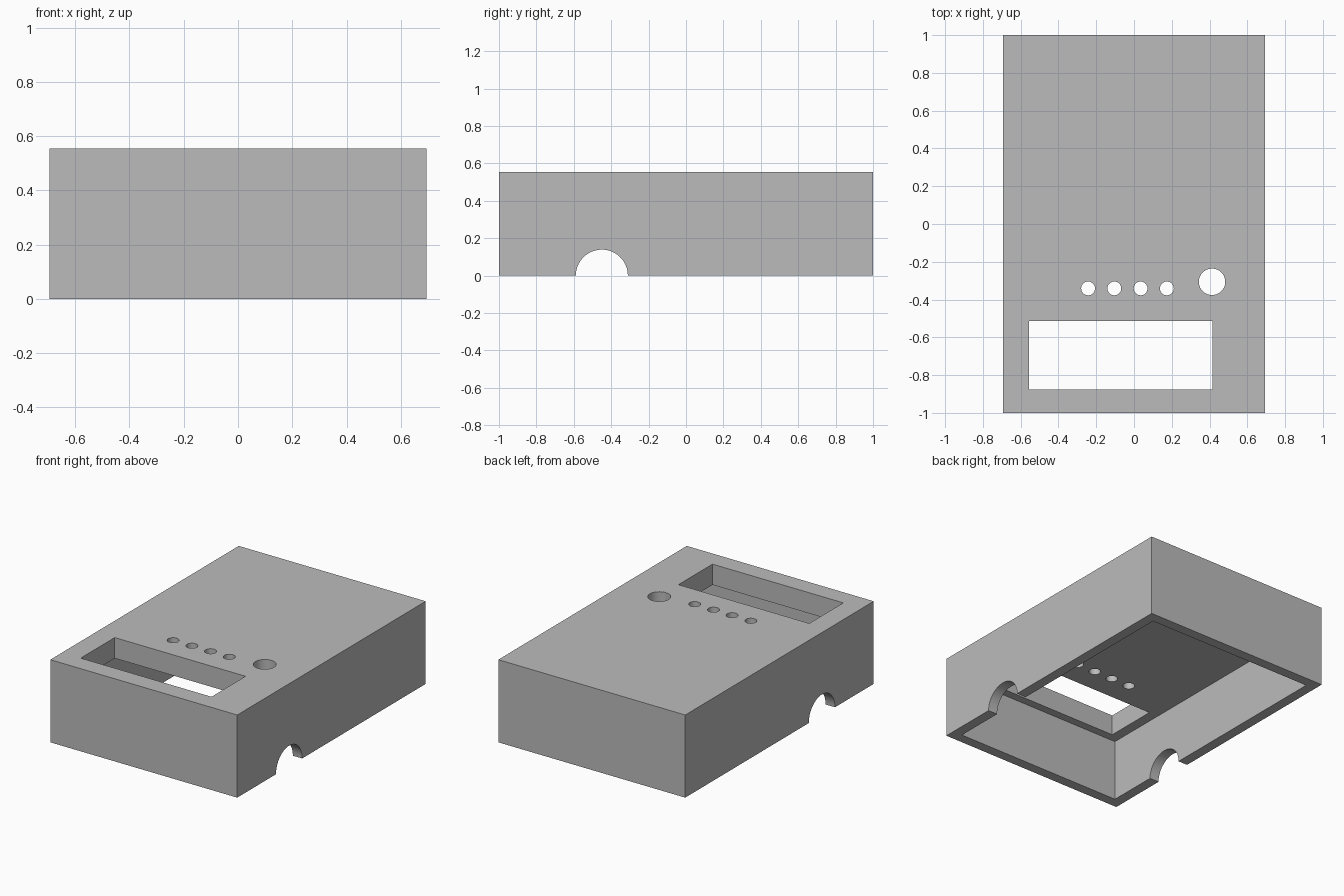
import bpy
from mathutils import Vector

default_cube = bpy.data.objects.get("Cube")
if default_cube:
    bpy.data.objects.remove(default_cube, do_unlink=True)

# Outer size, wall thickness and lid thickness
WIDTH, DEPTH, HEIGHT = 1.389, 2.0, 0.555
WALL, LID = 0.0694, 0.139

grey = bpy.data.materials.new("plain_grey")
grey.use_nodes = True
colour = (0.5, 0.5, 0.5, 1)
grey.diffuse_color = colour
grey.node_tree.nodes["Principled BSDF"].inputs["Base Color"].default_value = colour


def box(name, low, high):
    low, high = Vector(low), Vector(high)
    bpy.ops.mesh.primitive_cube_add(size=1, location=(low + high) / 2)
    ob = bpy.context.object
    ob.name = name
    ob.scale = high - low
    bpy.ops.object.transform_apply(location=True, rotation=True, scale=True)
    ob.data.materials.append(grey)
    return ob


def cylinder(name, radius, length, centre, rotation=(0, 0, 0)):
    bpy.ops.mesh.primitive_cylinder_add(vertices=64, radius=radius, depth=length,
                                        location=centre, rotation=rotation)
    ob = bpy.context.object
    ob.name = name
    ob.data.materials.append(grey)
    return ob


def cut(target, cutter):
    mod = target.modifiers.new(cutter.name, "BOOLEAN")
    mod.operation = "DIFFERENCE"
    mod.solver = "EXACT"
    mod.object = cutter
    bpy.context.view_layer.objects.active = target
    bpy.ops.object.modifier_apply(modifier=mod.name)
    bpy.data.objects.remove(cutter, do_unlink=True)


# Enclosure shell, open underneath
x, y = WIDTH / 2, DEPTH / 2
case = box("enclosure_cover", (-x, -y, 0), (x, y, HEIGHT))
cut(case, box("cavity", (WALL - x, WALL - y, -0.1), (x - WALL, y - WALL, HEIGHT - LID)))

# Display window in the lid
cut(case, box("display_window", (-0.556, -0.875, 0.3), (0.416, -0.514, 0.7)))

# Row of button holes and the larger knob hole
for i in range(4):
    cut(case, cylinder("button_hole", 0.0365, 0.4, (-0.243 + 0.139 * i, -0.341, 0.5)))
cut(case, cylinder("knob_hole", 0.07, 0.4, (0.413, -0.306, 0.5)))

# Half-round cable notches through both side walls
cut(case, cylinder("cable_notch", 0.139, 2, (0, -0.45, 0), (0, 1.5707963, 0)))

# Smooth curved hole walls, crisp edges elsewhere
bpy.ops.object.select_all(action="DESELECT")
case.select_set(True)
bpy.context.view_layer.objects.active = case
bpy.ops.object.shade_smooth_by_angle()
